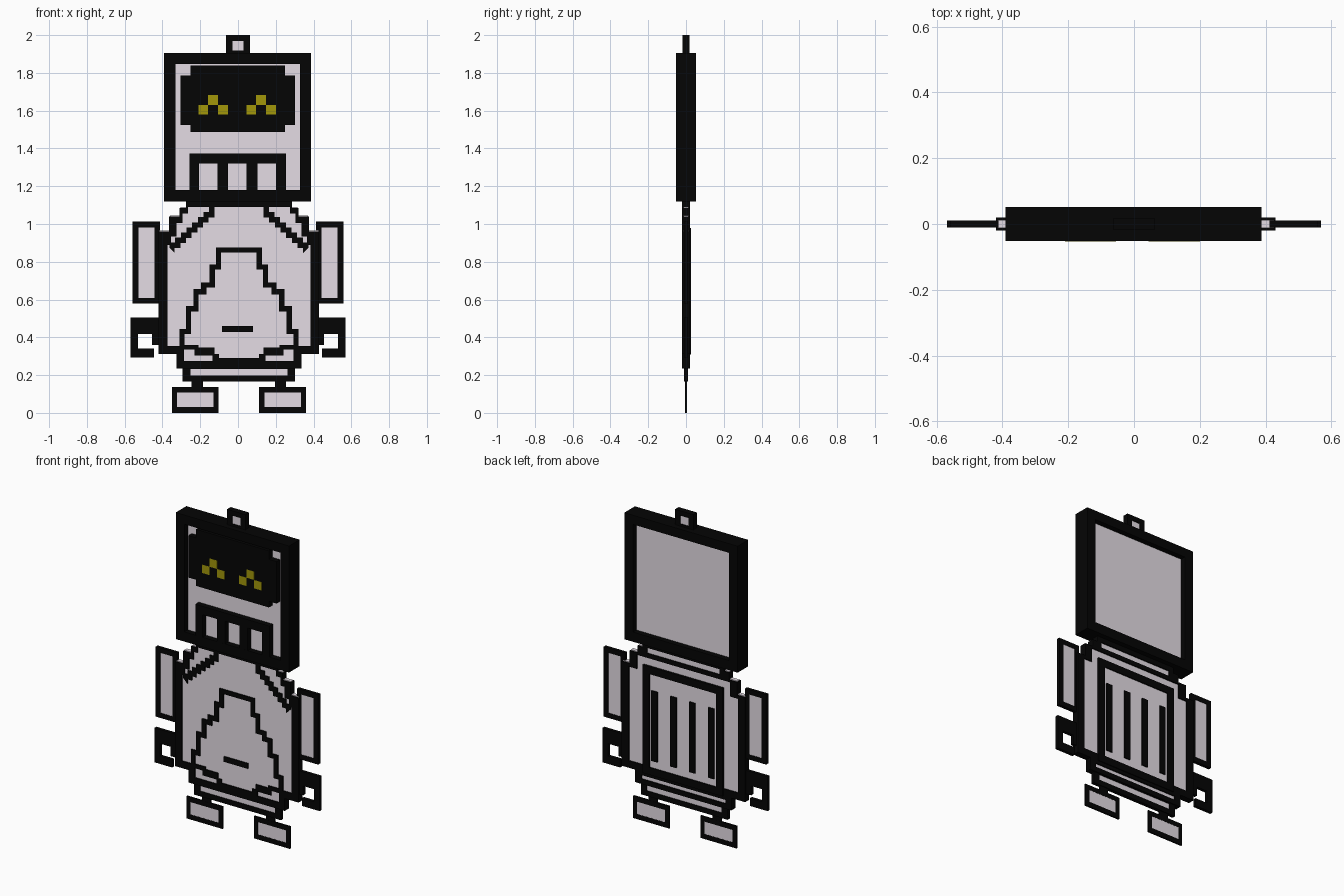
import bpy, bmesh

if "Cube" in bpy.data.objects:
    bpy.data.objects.remove(bpy.data.objects["Cube"])


def material(name, rgb):
    m = bpy.data.materials.new(name)
    m.diffuse_color = (*rgb, 1)
    m.use_nodes = True
    m.node_tree.nodes["Principled BSDF"].inputs["Base Color"].default_value = m.diffuse_color
    return m


BLACK = material("black outline", (0.0015, 0.0015, 0.0015))
LIGHT = material("pale grey", (0.78, 0.72, 0.78))
YELLOW = material("dark yellow", (0.36, 0.31, 0.003))


def plate(name, pts, y0, y1, mat, holes=()):
    """Extrude a front outline (x, z), with optional holes, from y0 to y1."""
    bm = bmesh.new()
    edges = []
    for loop in (pts, *holes):
        vs = [bm.verts.new((x, y0, z)) for x, z in loop]
        if holes:
            edges += [bm.edges.new((vs[i - 1], vs[i])) for i in range(len(vs))]
        else:
            bm.faces.new(vs)
    if holes:
        bmesh.ops.triangle_fill(bm, edges=edges, use_beauty=True, normal=(0, -1, 0))
    ext = bmesh.ops.extrude_face_region(bm, geom=bm.faces[:])["geom"]
    for v in ext:
        if isinstance(v, bmesh.types.BMVert):
            v.co.y = y1
    bmesh.ops.recalc_face_normals(bm, faces=bm.faces)
    me = bpy.data.meshes.new(name)
    bm.to_mesh(me)
    bm.free()
    me.materials.append(mat)
    ob = bpy.data.objects.new(name, me)
    bpy.context.collection.objects.link(ob)
    return ob


def rect(x0, x1, z0, z1):
    return [(x0, z0), (x1, z0), (x1, z1), (x0, z1)]


def half(top, steps):
    """Stepped edge of one side: steps are (half width, bottom height)."""
    pts, z = [], top
    for w, bottom in steps:
        pts += [(w, z), (w, bottom)]
        z = bottom
    return pts


def stairs(top, steps, cx=0.005):
    """Symmetric stepped outline."""
    right = half(top, steps)
    return [(cx + w, z) for w, z in right] + [(cx - w, z) for w, z in reversed(right)]


def inset(steps, t):
    return [(w - t, z - t) for w, z in steps]


def framed(name, pts, panel, depth, core):
    """Black frame around a pale panel that is recessed on both faces."""
    plate(name + "_frame", pts, -depth, depth, BLACK, [panel])
    plate(name + "_panel", panel, -core, core, LIGHT)


# Head and antenna
framed("antenna", rect(-0.063, 0.063, 1.89, 2.0), rect(-0.03, 0.03, 1.918, 1.97), 0.018, 0.012)
framed("head", rect(-0.391, 0.387, 1.12, 1.905), rect(-0.332, 0.328, 1.18, 1.848), 0.052, 0.018)

# Raised visor with pixel eyes
plate("visor", stairs(1.838, [(0.25, 1.785), (0.303, 1.525), (0.25, 1.487)], -0.002), -0.052, -0.017, BLACK)
for side, x in (("left", -0.132), ("right", 0.122)):
    for i, (dx, z) in enumerate(((0, 1.631), (-0.052, 1.579), (0.052, 1.579))):
        plate(f"{side}_eye_{i}", rect(x + dx - 0.026, x + dx + 0.026, z, z + 0.052), -0.053, -0.050, YELLOW)

# Raised mouth grille
plate("mouth_bar", rect(-0.257, 0.253, 1.32, 1.372), -0.052, -0.017, BLACK)
for i, (x0, x1) in enumerate(((-0.257, -0.207), (-0.109, -0.052), (0.046, 0.103), (0.201, 0.253))):
    plate(f"mouth_post_{i}", rect(x0, x1, 1.175, 1.325), -0.0518, -0.017, BLACK)

# Body: pale core between a front and a back frame
body = [(0.28, 1.085), (0.315, 1.04), (0.37, 0.96), (0.425, 0.312), (0.33, 0.235)]
front_hole = stairs(1.09, [(0.27, 1.055), (0.30, 1.005), (0.33, 0.935), (0.36, 0.89),
                           (0.378, 0.355), (0.29, 0.275)])
back_holes = [stairs(1.09, [(0.25, 1.055)]), stairs(1.028, [(0.32, 0.94), (0.376, 0.355)]),
              stairs(0.29, [(0.29, 0.265)])]
plate("body_core", stairs(1.12, [(w - 0.005, z + 0.005) for w, z in body]), -0.012, 0.012, LIGHT)
plate("body_front_frame", stairs(1.13, body), -0.020, 0.0, BLACK, [front_hole])
plate("body_back_frame", stairs(1.13, body), 0.0, 0.020, BLACK, back_holes)

# Raised shoulder lines
chest = [(0.13, 1.035)] + [(0.16 + 0.03 * i, 1.008 - 0.027 * i) for i in range(7)]
outer, inner = half(1.10, inset(chest, -0.028)), half(1.10, chest)
for s, side in ((-1, "left"), (1, "right")):
    plate(side + "_shoulder_line", [(0.005 + s * x, z) for x, z in outer + inner[::-1]],
          -0.0198, -0.011, BLACK)

# Raised belly outline and slot
belly = [(0.121, 0.785), (0.155, 0.69), (0.20, 0.655), (0.24, 0.565), (0.28, 0.445)]
belly_hole = inset(belly, 0.027) + [(0.288, 0.36), (0.215, 0.345), (0.13, 0.312), (0.105, 0.29)]
plate("belly_line", stairs(0.875, belly + [(0.315, 0.335), (0.235, 0.305), (0.14, 0.27)]),
      -0.0202, -0.011, BLACK, [stairs(0.848, belly_hole)])
plate("belly_slot", rect(-0.084, 0.08, 0.428, 0.46), -0.020, -0.011, BLACK)

# Vent pack on the back
pack_hole = stairs(0.935, [(0.23, 0.355)])
plate("pack_frame", stairs(0.98, [(0.275, 0.31)]), 0.011, 0.027, BLACK, [pack_hole])
plate("pack_panel", pack_hole, 0.011, 0.019, LIGHT)
for i in range(4):
    x = 0.005 + (i - 1.5) * 0.13
    plate(f"vent_{i}", rect(x - 0.02, x + 0.02, 0.40, 0.835), 0.018, 0.027, BLACK)

# Hips
framed("hips", stairs(0.24, [(0.298, 0.165)]), stairs(0.232, [(0.257, 0.197)]), 0.011, 0.007)

# Arms, claw hands, legs and feet on both sides
claw = [(0.41, 0.505), (0.568, 0.505), (0.568, 0.292), (0.445, 0.292), (0.445, 0.34),
        (0.53, 0.34), (0.53, 0.418), (0.455, 0.418), (0.455, 0.36), (0.41, 0.36)]
for s, side in ((-1, "left"), (1, "right")):
    def flip(pts, cx=0.0):
        return [(cx + s * x, z) for x, z in pts]
    framed(side + "_arm", flip(rect(0.412, 0.558, 0.578, 1.012)),
           flip(rect(0.442, 0.527, 0.608, 0.982)), 0.010, 0.007)
    plate(side + "_hand", flip(claw), -0.010, 0.010, BLACK)
    plate(side + "_leg", flip(rect(0.19, 0.25, 0.13, 0.17), 0.005), -0.004, 0.004, BLACK)
    framed(side + "_foot", flip(rect(0.107, 0.355, 0.0, 0.138), 0.005),
           flip(rect(0.134, 0.328, 0.031, 0.108), 0.005), 0.005, 0.004)
